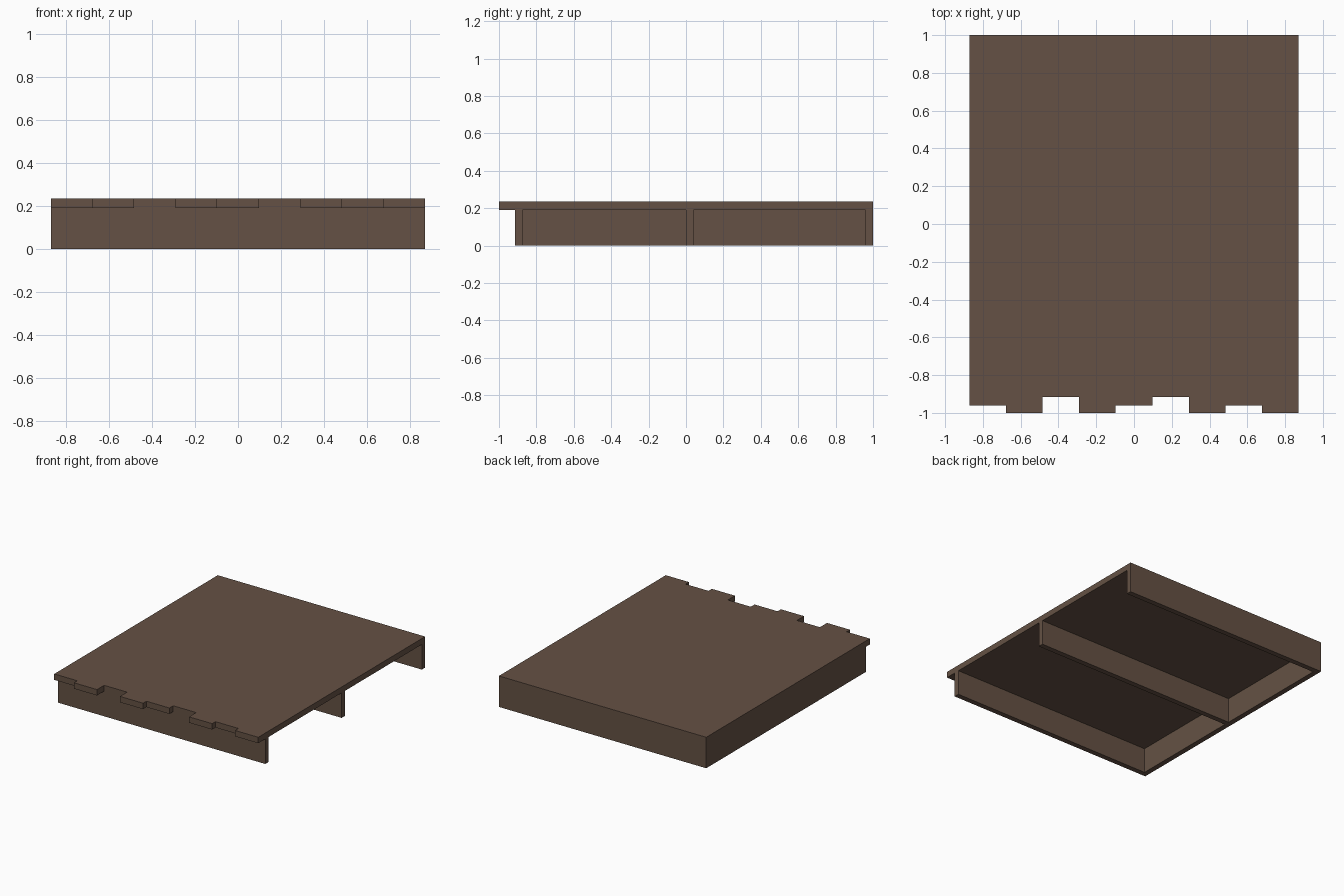
import bpy, bmesh

if "Cube" in bpy.data.objects:
    bpy.data.objects.remove(bpy.data.objects["Cube"])

brown = bpy.data.materials.new("brown wood")
brown.diffuse_color = (0.13, 0.083, 0.058, 1)
brown.use_nodes = True
brown.node_tree.nodes["Principled BSDF"].inputs["Base Color"].default_value = brown.diffuse_color

W, TOP, UNDER, T = 0.87, 0.235, 0.19, 0.04


def prism(name, outline, z0, z1):
    """Extrude a flat xy outline from z0 up to z1."""
    bm = bmesh.new()
    face = bm.faces.new([bm.verts.new((x, y, z0)) for x, y in outline])
    up = bmesh.ops.extrude_face_region(bm, geom=[face])["geom"]
    for v in up:
        if isinstance(v, bmesh.types.BMVert):
            v.co.z = z1
    bmesh.ops.recalc_face_normals(bm, faces=bm.faces[:])
    mesh = bpy.data.meshes.new(name)
    bm.to_mesh(mesh)
    bm.free()
    mesh.materials.append(brown)
    ob = bpy.data.objects.new(name, mesh)
    bpy.context.collection.objects.link(ob)


def box(name, x0, x1, y0, y1, z0, z1):
    prism(name, [(x0, y0), (x1, y0), (x1, y1), (x0, y1)], z0, z1)


# Deck with a staggered front edge of nine plank ends
ends = [-0.96, -1, -0.915, -1, -0.96, -0.915, -1, -0.96, -1]
step = 2 * W / len(ends)
outline = []
for i, y in enumerate(ends):
    outline += [(-W + i * step, y), (-W + (i + 1) * step, y)]
outline += [(W, 1), (-W, 1)]
prism("deck", outline, UNDER, TOP)

# Side panel on the left; the right side stays open
box("left_side_panel", -W, -W + T, -0.915, 1, 0, UNDER)

# Cross beams under the deck
for name, y in (("front_beam", -0.915), ("middle_beam", 0.0), ("back_beam", 0.96)):
    box(name, -W + T, W, y, y + T, 0, UNDER)
